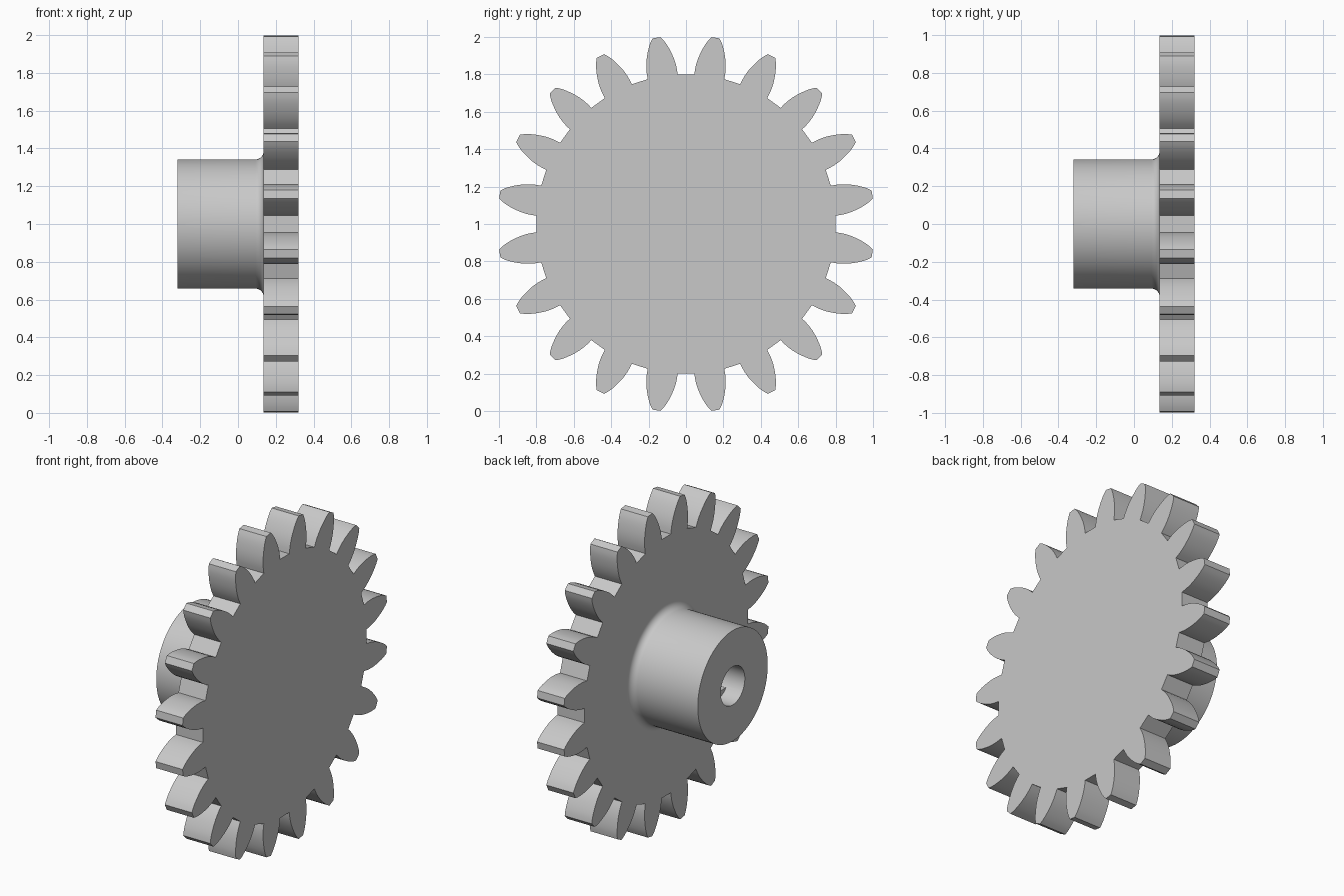
import bpy, bmesh
from math import cos, sin, pi, radians

cube = bpy.data.objects.get("Cube")
if cube:
    bpy.data.objects.remove(cube, do_unlink=True)

TEETH = 20
CENTRE_Z = 1.0
BACK, FACE = 0.135, 0.32      # gear plate along x
HUB_END = -0.32
HUB_R, FILLET, BORE_R = 0.342, 0.042, 0.118

steel = bpy.data.materials.new("light_grey")
steel.use_nodes = True
grey = (0.58, 0.58, 0.58, 1)
steel.diffuse_color = grey
steel.node_tree.nodes["Principled BSDF"].inputs["Base Color"].default_value = grey


def finish(bm, name, angle):
    bmesh.ops.remove_doubles(bm, verts=bm.verts, dist=1e-5)
    bmesh.ops.recalc_face_normals(bm, faces=bm.faces)
    mesh = bpy.data.meshes.new(name)
    bm.to_mesh(mesh)
    bm.free()
    mesh.materials.append(steel)
    ob = bpy.data.objects.new(name, mesh)
    ob.location.z = CENTRE_Z
    bpy.context.collection.objects.link(ob)
    bpy.ops.object.select_all(action='DESELECT')
    ob.select_set(True)
    bpy.context.view_layer.objects.active = ob
    bpy.ops.object.shade_smooth_by_angle(angle=radians(angle))


# Toothed plate: half a tooth as (radial, half width), mirrored and repeated
flank = [(0.797, 0.081), (0.825, 0.0815), (0.85, 0.080), (0.88, 0.0755), (0.91, 0.068),
         (0.94, 0.058), (0.965, 0.048), (0.988, 0.036), (1.008, 0.022)]
tooth = [(r, -w) for r, w in flank] + [(r, w) for r, w in reversed(flank)]
bm = bmesh.new()
outline = []
for i in range(TEETH):
    a = (i + 0.5) * 2 * pi / TEETH
    for r, w in tooth:
        outline.append(bm.verts.new((BACK, r * cos(a) - w * sin(a), r * sin(a) + w * cos(a))))
plate = bm.faces.new(outline)
ext = bmesh.ops.extrude_face_region(bm, geom=[plate], use_keep_orig=True)
moved = [g for g in ext["geom"] if isinstance(g, bmesh.types.BMVert)]
bmesh.ops.translate(bm, verts=moved, vec=(FACE - BACK, 0, 0))
finish(bm, "gear_plate", 25)

# Hub: rings of (x, radius, lowest z) from the root fillet round into the bore
SIDES = 96
OPEN, FLAT = -1, -0.075
rings = []
for k in range(9):
    t = k / 8 * pi / 2
    rings.append((BACK - FILLET * (1 - cos(t)), HUB_R + FILLET * (1 - sin(t)), OPEN))
rings += [(HUB_END, HUB_R, OPEN), (HUB_END, BORE_R, OPEN),
          (-0.21, BORE_R, OPEN), (-0.21, BORE_R, FLAT), (BACK, BORE_R, FLAT)]
bm = bmesh.new()
loops = []
for x, r, low in rings:
    angles = [2 * pi * j / SIDES for j in range(SIDES)]
    loops.append([bm.verts.new((x, r * cos(a), max(r * sin(a), low))) for a in angles])
for a, b in zip(loops, loops[1:]):
    for j in range(SIDES):
        n = (j + 1) % SIDES
        bm.faces.new((a[j], a[n], b[n], b[j]))
finish(bm, "hub", 30)
